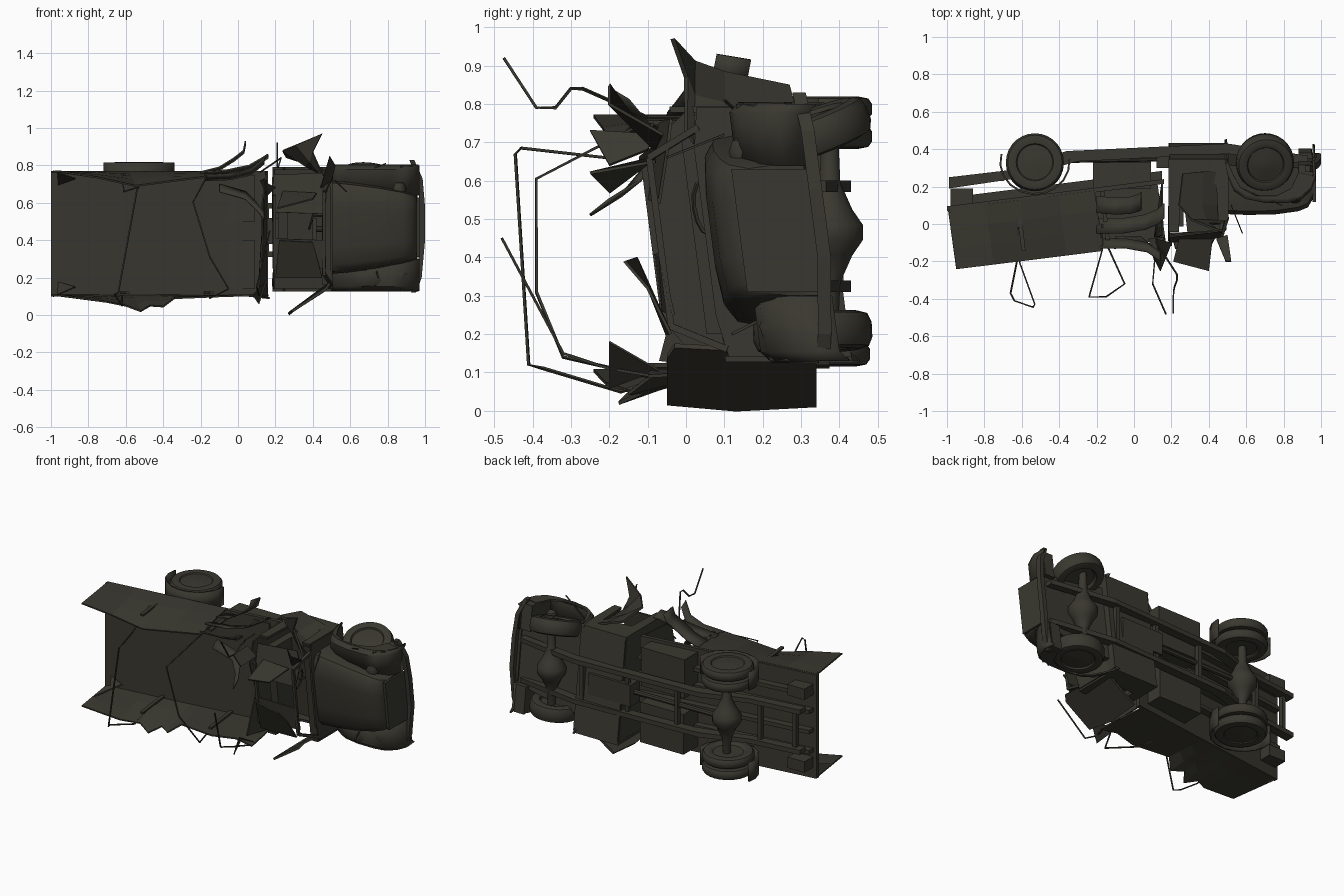
import bpy, bmesh, math
from mathutils import Vector, Matrix

if "Cube" in bpy.data.objects:
    bpy.data.objects.remove(bpy.data.objects["Cube"])

# One dull olive paint for the whole burnt-out truck (nose +x, truck's top faces -y)
paint = bpy.data.materials.new("dark olive")
paint.diffuse_color = (0.041, 0.039, 0.029, 1)
paint.use_nodes = True
paint.node_tree.nodes["Principled BSDF"].inputs["Base Color"].default_value = paint.diffuse_color

def roll(p):
    # front half of the truck is twisted sideways a little
    return (p[0], p[1] - 0.13 * (p[2] - 0.46), p[2])

def make(name, verts, faces, twist=False, thick=0, smooth=False):
    if twist:
        verts = [roll(v) for v in verts]
    me = bpy.data.meshes.new(name)
    me.from_pydata([tuple(v) for v in verts], [], faces)
    bm = bmesh.new()
    bm.from_mesh(me)
    bmesh.ops.recalc_face_normals(bm, faces=bm.faces)
    bm.to_mesh(me)
    bm.free()
    ob = bpy.data.objects.new(name, me)
    bpy.context.collection.objects.link(ob)
    me.materials.append(paint)
    if thick:
        m = ob.modifiers.new("thickness", 'SOLIDIFY')
        m.thickness, m.offset = thick, 0
    if smooth:
        bpy.ops.object.select_all(action='DESELECT')
        bpy.context.view_layer.objects.active = ob
        ob.select_set(True)
        bpy.ops.object.shade_smooth_by_angle(angle=math.radians(40))
    return ob

def loft(name, rings, closed=True, caps=True, **kw):
    n = len(rings[0])
    faces = []
    for i in range(len(rings) - 1):
        for j in range(n if closed else n - 1):
            k = (j + 1) % n
            faces.append((i*n + j, i*n + k, (i+1)*n + k, (i+1)*n + j))
    if caps and closed:
        faces += [tuple(range(n)), tuple(range((len(rings)-1)*n, len(rings)*n))]
    return make(name, [p for r in rings for p in r], faces, **kw)

def prism(name, pts, z0, z1, **kw):
    return loft(name, [[(x, y, z) for x, y in pts] for z in (z0, z1)], **kw)

def box(name, x0, x1, y0, y1, z0, z1, **kw):
    return prism(name, [(x0, y0), (x1, y0), (x1, y1), (x0, y1)], z0, z1, **kw)

def plate(name, pts, thick=0.008, **kw):
    return make(name, pts, [tuple(range(len(pts)))], thick=thick, **kw)

def strip(name, path, z0, z1, thick=0.01, **kw):
    # sheet following an x-y path, spanning z
    return loft(name, [[(x, y, z0), (x, y, z1)] for x, y in path], closed=False, thick=thick, **kw)

def tube(name, pts, r=0.005, sides=4):
    pts = [Vector(p) for p in pts]
    rings = []
    for i, p in enumerate(pts):
        d = (pts[min(i+1, len(pts)-1)] - pts[max(i-1, 0)]).normalized()
        a = d.orthogonal().normalized()
        if i:   # keep ring orientation steady along the path
            a = (prev - d * prev.dot(d)).normalized()
        b = d.cross(a)
        prev = a
        rings.append([p + r * (a * math.cos(t) + b * math.sin(t))
                      for t in [2*math.pi*k/sides for k in range(sides)]])
    return loft(name, rings)

def lathe(name, profile, centre, axis_rot=(0, 0), n=28):
    m = Matrix.Rotation(axis_rot[0], 3, 'X') @ Matrix.Rotation(axis_rot[1], 3, 'Y')
    rings = [[Vector(centre) + m @ Vector((r*math.cos(2*math.pi*k/n), r*math.sin(2*math.pi*k/n), h))
              for k in range(n)] for h, r in profile]
    return loft(name, rings, smooth=True)

def bed_y(x, h=0):
    # sloping bed floor; h is height above it (toward -y)
    return 0.205 + 0.125 * x - h

# Wheels: narrow tyres with shallow hubs, doubled at the rear
tyre = [(-.6, .02), (-.6, .09), (-.9, .1), (-1, .12), (-.85, .145), (-.4, .155),
        (.4, .155), (.85, .145), (1, .12), (.9, .1), (.7, .095), (.8, .05), (.9, .02)]
for name, c, w, rot in [("front_wheel_a", (.70, .33, .725), .05, (.36, .1)), ("front_wheel_b", (.70, .33, .205), .05, (.05, -.05)),
                        ("rear_wheel_a", (-.53, .33, .787), .032, (0, 0)), ("rear_wheel_a_inner", (-.53, .33, .715), .032, (0, 0)),
                        ("rear_wheel_b", (-.53, .325, .148), .032, (0, 0)), ("rear_wheel_b_inner", (-.53, .325, .22), .032, (0, 0))]:
    s = w if c[2] > .4 else -w
    lathe(name, [(h * s, r) for h, r in tyre], c, rot)

# Axles with bulging differentials
for name, x, y in [("rear_axle", -.53, .34), ("front_axle", .70, .375)]:
    lathe(name, [(-.26, .022), (-.13, .028), (-.06, .06), (-.02, .088), (.02, .088), (.06, .06), (.13, .028), (.26, .022)],
          (x, y, .465), n=14)
tube("drive_shaft", [(-.5, .34, .46), (.1, .35, .46), (.45, .33, .46)], .016, 8)

# Chassis rails and cross members
for z in (.31, .57):
    prism("chassis_rail", [(-.99, .19), (-.65, .24), (-.3, .335), (.5, .375), (.93, .32), (.93, .365),
                           (.5, .43), (-.36, .39), (-.65, .29), (-.99, .25)], z, z + .03)
for x, y in [(-.95, .2), (-.72, .23), (-.2, .34), (.14, .36), (.45, .38)]:
    box("cross_member", x, x + .025, y, y + .03, .31, .6)
for z in (.17, .64):
    box("rear_hanger", -.98, -.86, .10, .19, z, z + .07)
box("underbody_box_a", -.22, .09, .19, .33, .5, .75)
box("underbody_box_b", -.22, .09, .19, .34, .14, .4)
box("gearbox", .12, .42, .3, .4, .38, .52)

# Load bed: floor, bearers, headboard
prism("bed_floor", [(x, bed_y(x) + d) for x, d in ((-1, -.01), (.16, -.01), (.16, .015), (-1, .015))], .10, .77)
for z in (.27, .40, .53, .64):
    prism("bed_bearer", [(x, bed_y(x) + d) for x, d in ((-.98, .01), (.15, .01), (.15, .06), (-.98, .06))], z, z + .025)
plate("bed_headboard", [(.15, .22, .1), (.15, .22, .77), (.15, -.06, .75), (.13, -.07, .6), (.13, 0, .4), (.11, -.07, .13)])
plate("tailgate_scrap_a", [(-.99, .08, .77), (-.96, -.1, .76), (-.87, .06, .73), (-.98, .08, .69)])
plate("tailgate_scrap_b", [(-.99, .08, .1), (-.96, -.1, .11), (-.87, .06, .15), (-.98, .08, .18)])

# Bed side walls: far one leans inward, near one is torn and bulges outward over the wheel
def bed_wall(name, base_z, top):
    # top holds (x, height, z) for the free edge
    cols = []
    for x, h, z in top:
        foot = x - .045 * h / .32
        cols.append([(foot + (x - foot) * t, bed_y(foot) - h * t, base_z + (z - base_z) * t ** 1.4) for t in (0, .33, .66, 1)])
    loft(name, cols, closed=False, thick=.009)
bed_wall("bed_wall_a", .767, [(-.95, .322, .768), (-.75, .322, .735), (-.55, .322, .69), (-.36, .322, .715), (-.165, .322, .74)])
bed_wall("bed_wall_b", .105, [(-.95, .322, .105), (-.7, .32, .07), (-.6, .27, .05), (-.52, .31, .02), (-.47, .25, .05),
                              (-.40, .30, .045), (-.34, .25, .09), (-.1, .32, .1), (.05, .3, .105), (.17, .32, .09)])
for x in (-.62, -.17):
    for z in (.745, .113):
        prism("wall_post", [(x - .012, bed_y(x)), (x + .01, bed_y(x)), (x + .04, bed_y(x, .27)), (x + .018, bed_y(x, .27))],
              z, z + .012)
plate("front_wall_scrap", [(.08, -.08, .105), (.16, -.07, .105), (.15, -.2, .18), (.11, -.2, .06)])

# Peeled wall strips curling outward next to the cab
def curl(name, pts, width, drop):
    loft(name, [[(x, y, z), (x, y + width, z - drop)] for x, y, z in pts], closed=False, thick=.008, smooth=True)
curl("curled_strip_low", [(-.2, .06, .765), (-.1, .05, .79), (-.02, .055, .84), (.03, .07, .88), (.04, .08, .93)], .09, .015)
curl("curled_strip_mid", [(-.2, -.05, .765), (-.06, -.05, .775), (.06, -.03, .80), (.13, .0, .84), (.16, .03, .86)], .08, .02)
curl("curled_strip_top", [(-.18, -.13, .75), (-.04, -.13, .755), (.07, -.15, .78), (.14, -.2, .84)], .05, .03)
curl("curled_strip_inner", [(-.1, -.12, .66), (.04, -.12, .62), (.1, -.17, .56), (.14, -.25, .51)], .05, -.04)
plate("bent_scrap", [(.12, -.08, .72), (.14, -.25, .73), (.16, -.2, .64), (.2, -.1, .68)])

# Rear mudguards
arc = [(-.53 + .185 * math.cos(a), .33 + .17 * math.sin(a)) for a in
       [math.radians(165 + i * 20) for i in range(11)]]
strip("rear_mudguard_a", arc, .70, .815, smooth=True)
strip("rear_mudguard_b", arc, .11, .23, smooth=True)

# Bent canopy hoops
tube("rear_hoop", [(-.62, -.02, .755), (-.61, -.21, .66), (-.53, -.43, .685), (-.54, -.445, .67),
                   (-.64, -.41, .12), (-.66, -.37, .11), (-.62, -.17, .05), (-.62, 0, .105)])
tube("middle_hoop", [(-.17, 0, .765), (-.17, -.14, .735), (-.24, -.39, .605), (-.15, -.39, .31),
                     (-.05, -.32, .14), (-.15, -.1, .09), (-.16, 0, .105)])
tube("broken_hoop_a", [(.21, -.475, .92), (.21, -.39, .79), (.215, -.34, .79), (.23, -.30, .84),
                       (.23, -.27, .84), (.12, -.1, .765), (.12, 0, .765)])
tube("broken_hoop_b", [(.17, -.48, .45), (.10, -.32, .15), (.11, -.2, .11), (.16, -.08, .09), (.15, .05, .1)])

# Cab: tub, back panel, sills, dash, torn roof
W = dict(twist=True)
box("cab_floor", .19, .5, .375, .39, .14, .79, **W)
plate("cab_back", [(.19, .38, .13), (.19, .05, .13), (.185, -.04, .17), (.19, -.085, .23), (.19, -.085, .62),
                   (.185, -.05, .7), (.19, .05, .79), (.19, .38, .79)], **W)
for z in (.135, .785):
    prism("cab_side", [(.185, .39), (.185, .0), (.24, .0), (.25, .24), (.44, .26), (.45, .06), (.5, .06), (.5, .39)],
          z - .008, z + .008, **W)
plate("firewall", [(.5, .39, .14), (.5, .07, .14), (.5, .05, .25), (.5, .05, .68), (.5, .07, .79), (.5, .39, .79)], .012, **W)
box("dashboard", .45, .5, .06, .12, .16, .77, **W)
plate("cab_roof_left", [(.19, -.085, .26), (.47, -.06, .25), (.47, -.075, .4), (.19, -.085, .41)], **W)
plate("cab_roof_right", [(.19, -.085, .55), (.46, -.06, .54), (.48, -.02, .68), (.45, 0, .76), (.19, -.03, .75)], **W)
for z0, z1 in ((.16, .22), (.74, .66)):
    tube("windscreen_post", [roll((.5, .07, z0)), roll((.46, -.07, z1))], .012)
tube("windscreen_header", [roll((.46, -.07, .22)), roll((.46, -.07, .66))], .012)
tube("back_header", [roll((.195, -.085, .24)), roll((.195, -.085, .64))], .012)
box("seat_cushion", .24, .4, .2, .27, .2, .72, **W)
box("seat_back", .215, .265, .02, .26, .2, .72, **W)
tube("steering_wheel", [roll((.40 + .02 * math.sin(a), .06 + .03 * math.cos(a), .53 + .07 * math.sin(a)))
                        for a in [math.pi * 2 * k / 12 for k in range(13)]], .006)
tube("steering_column", [roll((.40, .06, .53)), (.48, .2, .53)], .008)

# Roof skin peeled upward
plate("roof_flap_low", [(.2, -.05, .2), (.45, -.04, .2), (.42, -.1, .32), (.4, -.16, .39), (.22, -.13, .40)])
plate("roof_flap_high", [(.24, -.08, .66), (.42, -.08, .65), (.4, -.25, .62), (.21, -.2, .57)])
plate("roof_flap_tip", [(.44, -.08, .68), (.5, -.06, .72), (.52, -.2, .8), (.49, -.2, .85)])

# Doors hanging open, the upper one buckled
loft("door_a", [[(.49, .28, .77), (.37, .28, .81), (.26, .27, .845)],
                [(.49, .1, .73), (.36, .1, .80), (.24, .1, .88)],
                [(.49, .02, .70), (.385, .02, .82), (.31, .02, .91)],
                [(.46, -.0, .73), (.40, -.0, .87), (.45, -.035, .97)]], closed=False, thick=.012)
plate("door_b", [(.49, .34, .15), (.49, -.03, .17), (.47, -.05, .14), (.29, -.05, .02), (.27, .13, .004), (.28, .34, .015)], .014)

# Bonnet and nose, narrowing forward
def bonnet(x, w, top, bot):
    half = [(bot, 1), (top + .1, 1), (top + .035, .95), (top + .01, .8), (top, .4)]
    return [(x, y, .47 + w*k) for y, k in half] + [(x, y, .47 - w*k) for y, k in reversed(half)]
loft("bonnet", [bonnet(.5, .25, .07, .35), bonnet(.6, .24, .065, .34), bonnet(.75, .22, .065, .33),
                bonnet(.88, .195, .08, .33), bonnet(.93, .18, .1, .33), bonnet(.96, .17, .15, .33)],
     twist=True, smooth=True)

# Front wings: low curved guards sitting beside the bonnet
wing = [(.49, .385), (.505, .30), (.54, .22), (.60, .18), (.70, .16), (.82, .16), (.89, .175), (.94, .22), (.965, .28), (.96, .36)]
for z0, z1 in ((.64, .80), (.30, .13)):
    cols = [[(x, y, z0), (x, y, z1 - (z1 - z0) * .15), (x, y + .025, z1)] for x, y in wing]
    loft("front_wing", cols, closed=False, thick=.012, twist=True, smooth=True)
    side = [(x, y + .02) for x, y in wing[:9]] + [(.88, .32), (.84, .235), (.76, .195), (.65, .195), (.57, .24), (.53, .31)]
    prism("wing_skirt", side, z1 - .005, z1 + .005, **W)
    prism("wing_front", [(.87, .175), (.93, .22), (.96, .29), (.95, .36), (.88, .36)], min(z0, z1), max(z0, z1), **W)

# Bumper, lamps, mirror
box("grille", .955, .972, .14, .34, .31, .63, **W)
loft("bumper", [[(x + dx, y + b, z) for dx, y in ((-.015, .335), (.012, .335), (.012, .37), (-.015, .37))]
                for z, x, b in ((.12, .94, -.04), (.2, .97, -.025), (.4, .988, 0), (.58, .988, 0), (.73, .975, 0), (.83, .93, -.01))], twist=True)
for x, y, z in ((.86, .15, .675), (.87, .23, .22)):
    lathe("headlamp", [(-.04, .01), (-.03, .03), (0, .04), (.03, .03), (.04, .01)], (x, y, z), n=14)
lathe("marker_lamp", [(-.025, .008), (0, .025), (.025, .008)], (.92, .2, .63), n=10)
tube("mirror_stalk", [(.55, .2, .72), (.79, .1, .81)], .004)
tube("wing_marker", [(.52, .1, .72), (.58, -.05, .66)], .004)
tube("wing_marker_b", [(.74, .2, .24), (.75, .12, .2)], .005)
